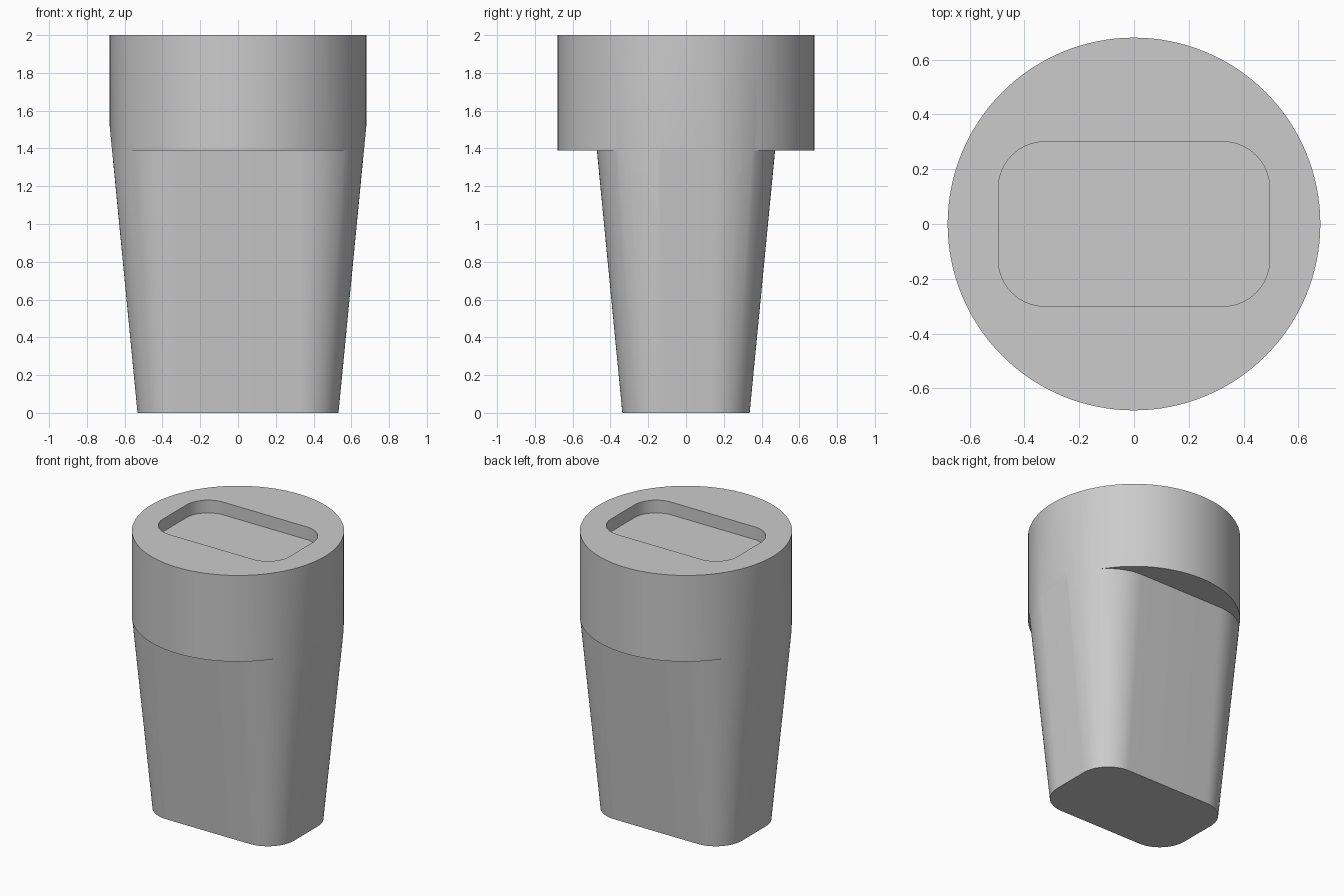
import bpy, bmesh
from math import sin, cos, tan, pi

cube = bpy.data.objects.get("Cube")
if cube:
    bpy.data.objects.remove(cube, do_unlink=True)

RADIUS, LEDGE_Z, TOP_Z = 0.68, 1.39, 2.0
CORE_X, CORE_Y = 0.325, 0.13        # centres of the rounded corners
STEPS = 24

grey = bpy.data.materials.new("light grey")
grey.use_nodes = True
colour = (0.6, 0.6, 0.6, 1)
grey.diffuse_color = colour
grey.node_tree.nodes["Principled BSDF"].inputs["Base Color"].default_value = colour


def taper(z):
    """Corner radius of the drafted body at a height."""
    return 0.207 + 0.097 * z


def quarter(r, wide):
    """One corner, rounded or (wide) squared off far beyond the rim in y."""
    pts = []
    for i in range(STEPS + 1):
        a = pi / 2 * i / STEPS
        if wide:
            x = r * min(1, 1 / max(tan(a), 1e-6))
            y = 0.8 * min(1, tan(a))
        else:
            x, y = r * cos(a), r * sin(a)
        pts.append((CORE_X + x, CORE_Y + y))
    return pts


def ring(r, wide=False):
    q = quarter(r, wide)
    return (q + [(-x, y) for x, y in reversed(q)]
            + [(-x, -y) for x, y in q] + [(x, -y) for x, y in reversed(q)])


def loft(name, sections):
    """Skin a stack of (outline, z) sections and cap both ends."""
    bm = bmesh.new()
    loops = [[bm.verts.new((x, y, z)) for x, y in pts] for pts, z in sections]
    for low, high in zip(loops, loops[1:]):
        n = len(low)
        for i in range(n):
            j = (i + 1) % n
            bm.faces.new((low[i], low[j], high[j], high[i]))
    bm.faces.new(loops[0][::-1])
    bm.faces.new(loops[-1])
    bmesh.ops.remove_doubles(bm, verts=bm.verts[:], dist=1e-5)
    bmesh.ops.recalc_face_normals(bm, faces=bm.faces[:])
    mesh = bpy.data.meshes.new(name)
    bm.to_mesh(mesh)
    bm.free()
    mesh.materials.append(grey)
    obj = bpy.data.objects.new(name, mesh)
    bpy.context.collection.objects.link(obj)
    return obj


def boolean(obj, cutter, operation):
    mod = obj.modifiers.new(operation.lower(), "BOOLEAN")
    mod.operation, mod.object, mod.solver = operation, cutter, "EXACT"
    bpy.context.view_layer.objects.active = obj
    bpy.ops.object.modifier_apply(modifier=mod.name)
    bpy.data.objects.remove(cutter, do_unlink=True)


# Tapered foot with a ledge that opens out under the round head
body = loft("tapered_plug", [
    (ring(taper(0)), 0),
    (ring(taper(LEDGE_Z)), LEDGE_Z),
    (ring(taper(LEDGE_Z), True), LEDGE_Z),
    (ring(taper(2.2), True), 2.2),
])

# Round envelope trims the head and the body corners
circle = [(RADIUS * cos(2 * pi * i / 128), RADIUS * sin(2 * pi * i / 128))
          for i in range(128)]
boolean(body, loft("round_trim", [(circle, -0.1), (circle, TOP_Z)]), "INTERSECT")

# Shallow rounded recess in the top
boolean(body, loft("recess_cutter", [(ring(0.17), TOP_Z - 0.09),
                                     (ring(0.17), TOP_Z + 0.1)]), "DIFFERENCE")

# Smooth walls, crisp edges
bpy.ops.object.select_all(action="DESELECT")
body.select_set(True)
bpy.context.view_layer.objects.active = body
bpy.ops.object.shade_smooth_by_angle(angle=pi / 6)
